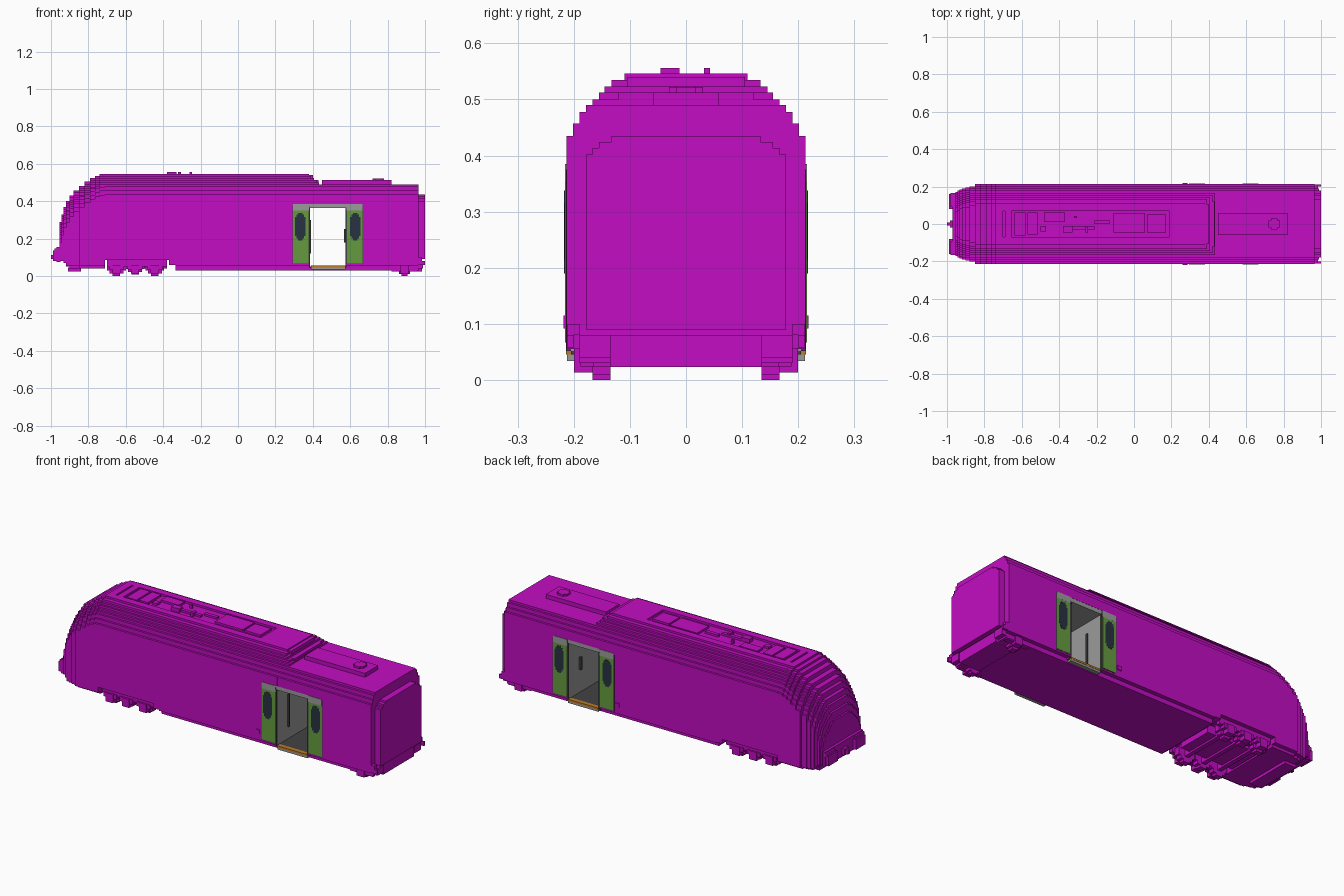
import bpy, bmesh

cube = bpy.data.objects.get("Cube")
if cube:
    bpy.data.objects.remove(cube, do_unlink=True)


def material(name, rgb):
    m = bpy.data.materials.new(name)
    m.use_nodes = True
    col = (*rgb, 1)
    m.diffuse_color = col
    m.node_tree.nodes["Principled BSDF"].inputs["Base Color"].default_value = col
    return m


MAGENTA = material("magenta", (0.54, 0.004, 0.54))
GREEN = material("door green", (0.13, 0.33, 0.05))
NAVY = material("window navy", (0.021, 0.032, 0.055))
GREY = material("light grey", (0.33, 0.33, 0.33))
DARK = material("dark grey", (0.055, 0.055, 0.055))
ORANGE = material("sill orange", (0.5, 0.2, 0.02))


def finish(name, bm, mat):
    bmesh.ops.recalc_face_normals(bm, faces=bm.faces)
    me = bpy.data.meshes.new(name)
    bm.to_mesh(me)
    bm.free()
    me.materials.append(mat)
    ob = bpy.data.objects.new(name, me)
    bpy.context.collection.objects.link(ob)
    return ob


def add_box(bm, x0, x1, y0, y1, z0, z1):
    verts = bmesh.ops.create_cube(bm, size=1)["verts"]
    for v in verts:
        v.co.x = x1 if v.co.x > 0 else x0
        v.co.y = y1 if v.co.y > 0 else y0
        v.co.z = z1 if v.co.z > 0 else z0


def boxes(name, mat, items, mirror=False):
    """Join boxes given as x0, x1, y0, y1, z0, z1; mirror repeats them across y."""
    bm = bmesh.new()
    for x0, x1, y0, y1, z0, z1 in items:
        add_box(bm, x0, x1, y0, y1, z0, z1)
        if mirror:
            add_box(bm, x0, x1, -y1, -y0, z0, z1)
    return finish(name, bm, mat)


# Stepped roof shoulder: inset from the side, drop below the crown
STEPS = [(0, .111), (.012, .089), (.023, .068), (.035, .056), (.046, .046),
         (.058, .034), (.068, .023), (.08, .011), (.103, 0)]
W, CROWN, DOOR_TOP = .213, .546, .385


def add_section(bm, x0, x1, w, crown, base, cap=CROWN):
    if base < .055:
        half = [(w - .023, base), (w - .023, .055), (w, .055)]
    else:
        half = [(w, base)]
    for inset, drop in STEPS:
        z = min(crown - drop, cap)
        y = w - inset
        if half[-1][0] != y:
            half.append((y, half[-1][1]))
        half.append((y, z))
        if z >= cap:
            break
    loop = half + [(-y, z) for y, z in reversed(half)]
    face = bm.faces.new([bm.verts.new((x0, y, z)) for y, z in loop])
    ext = bmesh.ops.extrude_face_region(bm, geom=[face])["geom"]
    for v in ext:
        if isinstance(v, bmesh.types.BMVert):
            v.co.x = x1


# Rounded nose: start x, half width, crown height, underside
NOSE = [(-.955, .17, .29, .08), (-.945, .178, .33, .08), (-.933, .185, .37, .07),
        (-.92, .19, .40, .05), (-.90, .195, .43, .04), (-.88, .201, .457, .04),
        (-.85, W, .48, .04), (-.82, W, .504, .04), (-.79, W, .523, .04),
        (-.765, W, .535, .04), (-.74, W, CROWN - .001, .04)]
bm = bmesh.new()
for (x0, w, crown, base), nxt in zip(NOSE, NOSE[1:] + [(-.71,)]):
    add_section(bm, x0, nxt[0], w, crown, base)
finish("nose", bm, MAGENTA)

# Main body: start x, roof cap, underside
BODY = [(-.71, .535, .085), (-.37, .535, .06), (-.335, .535, .03),
        (.38, .535, DOOR_TOP), (.39, .523, DOOR_TOP), (.405, .512, DOOR_TOP),
        (.42, .50, DOOR_TOP), (.432, .49, DOOR_TOP), (.58, .49, .03), (.965,)]
bm = bmesh.new()
for (x0, cap, base), nxt in zip(BODY, BODY[1:]):
    add_section(bm, x0, nxt[0], W, CROWN, base, cap)
finish("body_shell", bm, MAGENTA)
boxes("floor_beam", MAGENTA, [(.38, .58, -.19, .19, .03, .046)])

# Crown layer framing the roof equipment well
Z0, Z1 = .534, CROWN
boxes("roof_frame", MAGENTA, [
    (-.74, -.70, -.11, .11, Z0, Z1), (.19, .38, -.11, .11, Z0, Z1),
    (-.70, .19, .07, .11, Z0, Z1), (-.70, .19, -.11, -.07, Z0, Z1)])
boxes("roof_equipment", MAGENTA, [
    (-.69, -.655, -.07, .07, Z0, Z1), (-.64, -.58, -.062, .062, Z0, Z1),
    (-.57, -.515, -.055, .062, Z0, Z1), (-.50, -.47, -.04, -.01, Z0, Z1),
    (-.48, -.37, .01, .062, Z0, Z1), (-.38, -.33, -.045, -.012, Z0, .556),
    (-.33, -.21, -.03, -.01, Z0, Z1), (-.32, -.305, .032, .043, Z0, .556),
    (-.26, -.245, -.045, -.012, Z0, .556), (-.21, -.13, 0, .02, Z0, Z1),
    (-.11, .06, -.045, .06, Z0, Z1), (.07, .17, -.045, .05, Z0, Z1)])
boxes("roof_end_hatch", MAGENTA, [
    (.38, .40, -.105, .105, .52, .54), (.40, .43, -.12, .12, .49, .512)])

# Rear roof unit with its fan
boxes("rear_roof_unit", MAGENTA, [(.45, .82, -.058, .058, .488, .512)])
boxes("roof_fan", MAGENTA, [
    (.72, .78, -.018, .018, .51, .522), (.732, .768, -.03, .03, .51, .522)])

# Nose bumper, buffers and coupler
boxes("nose_bumper", MAGENTA, [
    (-.97, -.95, -.165, .165, .075, .155), (-.91, -.84, -.13, .13, .025, .045)])
boxes("nose_buffers", MAGENTA, [
    (-.988, -.965, .08, .16, .08, .135), (-.98, -.96, .09, .165, .13, .148)], True)
boxes("coupler", MAGENTA, [
    (-1, -.96, -.008, .008, .09, .112), (-.985, -.96, -.018, .018, .085, .12)])

# Rear gangway and buffers
boxes("gangway", MAGENTA, [
    (.96, 1, -.178, .178, .09, .402), (.96, 1, -.167, .167, .40, .413),
    (.96, 1, -.155, .155, .41, .424), (.96, 1, -.133, .133, .42, .435)])
boxes("rear_buffers", MAGENTA, [
    (.96, 1, .20, .212, .058, .08), (.96, .985, .19, .212, .08, .10),
    (.96, .99, .135, .19, .04, .08)], True)
boxes("rear_beam", MAGENTA, [(.86, .985, -.135, .135, .023, .08)])


# Stepped wheels
def wheel_boxes(x, r, z):
    rows = [(1, .4), (.75, .75), (.4, 1)]
    return [(x - r * a, x + r * a, .135, .167, z - r * b, z + r * b) for a, b in rows]


wheels = []
for cx, z in ((-.65, .05), (-.55, .058), (-.445, .05)):
    wheels += wheel_boxes(cx, .05, z)
wheels += wheel_boxes(.89, .04, .04)
boxes("wheels", MAGENTA, wheels, True)

# Bogie frames and axle boxes
boxes("axle_boxes", MAGENTA,
      [(x - .022, x + .022, .165, .20, .013, .06) for x in (-.65, -.55, -.445, .89)]
      + [(x - .04, x + .04, .165, .195, .035, .06) for x in (-.65, -.55, -.445)]
      + [(-.70, -.38, .165, .19, .05, .09), (.82, .96, .165, .188, .024, .06)], True)
boxes("bogie_centre", MAGENTA,
      [(-.70, -.38, -.10, .10, .04, .09)]
      + [(x - .012, x + .012, -.14, .14, .03, .06) for x in (-.65, -.55, -.445)])

# Doorway passage lining
boxes("passage_floor", DARK, [(.38, .58, -.205, .205, .045, .052)])
boxes("passage_walls", GREY, [
    (.38, .383, -.21, .21, .052, .37), (.577, .58, -.21, .21, .052, .37),
    (.38, .58, -.212, .212, .363, .386)])
boxes("door_posts", DARK, [
    (.379, .386, .205, .214, .052, .366), (.574, .581, .205, .214, .052, .366)], True)
boxes("grab_rails", DARK, [
    (.566, .577, .10, .112, .18, .25), (.383, .39, .10, .112, .12, .30)], True)
boxes("door_sill", ORANGE, [(.39, .575, .19, .2135, .045, .055)], True)
boxes("door_step", GREY, [(.39, .575, .188, .212, .034, .045)], True)

# Sliding doors, mirrored about the doorway centre
MID = .48


def pair(dx0, dx1, y0, y1, z0, z1):
    return [(MID - dx1, MID - dx0, y0, y1, z0, z1), (MID + dx0, MID + dx1, y0, y1, z0, z1)]


boxes("door_edges", DARK, pair(.099, .189, .205, .214, .063, .375), True)
boxes("door_panels", GREEN, pair(.103, .185, .205, .2155, .067, .355), True)
boxes("door_caps", GREY, pair(.10, .185, .205, .2158, .35, .385), True)
boxes("door_windows", NAVY,
      pair(.12, .174, .21, .2165, .215, .315) + pair(.126, .168, .21, .217, .20, .33)
      + pair(.135, .159, .21, .2175, .19, .338), True)
boxes("door_button", MAGENTA, [(.26, .285, .21, .218, .092, .115)], True)
